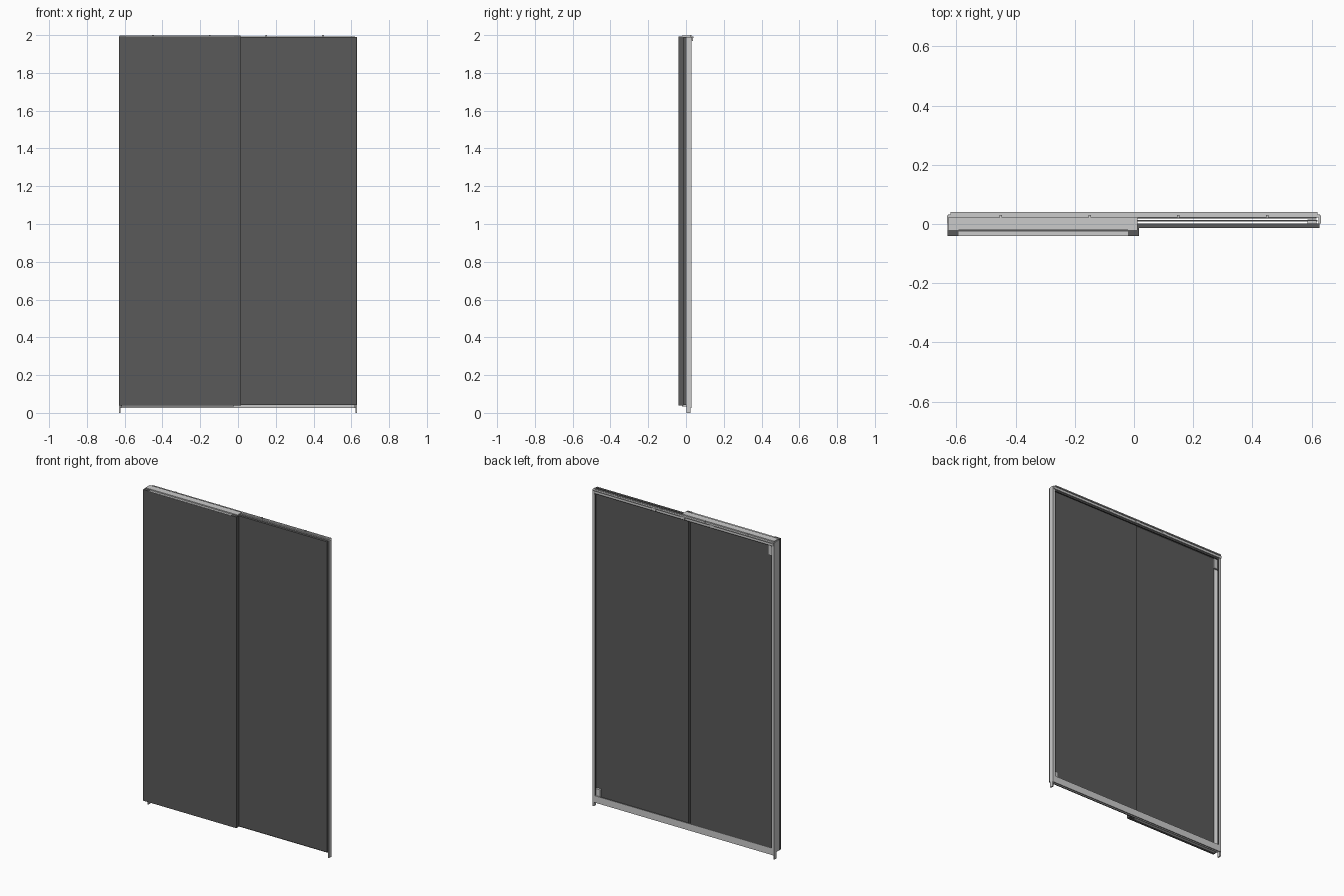
import bpy

cube = bpy.data.objects.get("Cube")
if cube:
    bpy.data.objects.remove(cube, do_unlink=True)


def material(name, value):
    m = bpy.data.materials.new(name)
    m.use_nodes = True
    colour = (value, value, value, 1)
    m.diffuse_color = colour
    m.node_tree.nodes["Principled BSDF"].inputs["Base Color"].default_value = colour
    return m


DARK = material("dark grey", 0.1)
LIGHT = material("light grey", 0.6)


def box(name, x, y, z, mat):
    """Box given by its lower and upper limit on each axis."""
    bpy.ops.mesh.primitive_cube_add(size=1, location=[sum(r) / 2 for r in (x, y, z)])
    ob = bpy.context.object
    ob.name = name
    ob.scale = [r[1] - r[0] for r in (x, y, z)]
    bpy.ops.object.transform_apply(location=False, rotation=False)
    ob.data.materials.append(mat)
    return ob


# Front door leaf with its light top and dark corner caps
box("front_leaf", (-0.63, 0.017), (-0.041, -0.021), (0.04, 1.99), DARK)
box("front_leaf_top", (-0.592, -0.02), (-0.04, -0.025), (1.99, 1.992), LIGHT)
for side, x in (("outer", (-0.63, -0.592)), ("inner", (-0.02, 0.017))):
    box("front_leaf_cap_" + side, x, (-0.041, -0.021), (1.99, 1.993), DARK)
box("front_leaf_inner_return", (0.005, 0.017), (-0.021, -0.014), (0.04, 1.99), DARK)

# Rear door leaf, overlapping behind the front leaf
box("rear_leaf", (-0.02, 0.627), (-0.014, 0.002), (0.042, 1.99), DARK)

# Deep casing over and beside the front leaf
box("casing_top", (-0.628, 0.012), (-0.021, 0.022), (1.99, 1.997), LIGHT)
box("casing_side", (-0.63, -0.618), (-0.021, 0.024), (0.04, 1.99), LIGHT)
box("casing_bottom", (-0.618, -0.02), (-0.021, 0.01), (0.035, 0.042), LIGHT)

# Back frame: jambs with a narrow return flange
for side, s in (("right", -1), ("left", 1)):
    def span(a, b):
        return sorted((s * a, s * b))
    box("jamb_" + side, span(0.623, 0.631), (0.002, 0.024), (0.0, 1.99), LIGHT)
    box("jamb_flange_" + side, span(0.616, 0.631), (0.024, 0.028), (0.03, 1.985), LIGHT)
    box("jamb_gasket_" + side, span(0.611, 0.616), (0.018, 0.026), (0.07, 1.96), DARK)

# Head rail with a slim back face, open tracks and top lip
box("head_rail", (-0.628, 0.628), (0.022, 0.032), (1.972, 1.99), LIGHT)
box("head_lip", (-0.62, 0.62), (0.032, 0.04), (1.986, 1.992), LIGHT)
box("head_track", (-0.615, 0.62), (0.01, 0.014), (1.97, 1.99), LIGHT)
box("head_gasket", (-0.615, 0.615), (0.018, 0.026), (1.963, 1.972), DARK)

# Sill: upright back plate and a guide track
box("sill_rail", (-0.63, 0.63), (0.022, 0.028), (0.027, 0.07), LIGHT)
box("sill_track", (-0.62, 0.62), (0.009, 0.014), (0.027, 0.06), LIGHT)

# Small fittings: corner brackets and fixing plates on the head
box("lower_bracket", (0.585, 0.616), (0.002, 0.016), (0.06, 0.11), LIGHT)
box("upper_bracket", (-0.618, -0.585), (0.008, 0.02), (1.9, 1.962), LIGHT)
for i, x in enumerate((-0.2, 0.0, 0.2)):
    box("head_plate_%d" % i, (x - 0.015, x + 0.015), (0.032, 0.036), (1.97, 1.986), LIGHT)
for i, x in enumerate((-0.45, -0.15, 0.15, 0.45)):
    box("head_screw_%d" % i, (x - 0.004, x + 0.004), (0.02, 0.03), (1.99, 2.0), LIGHT)
